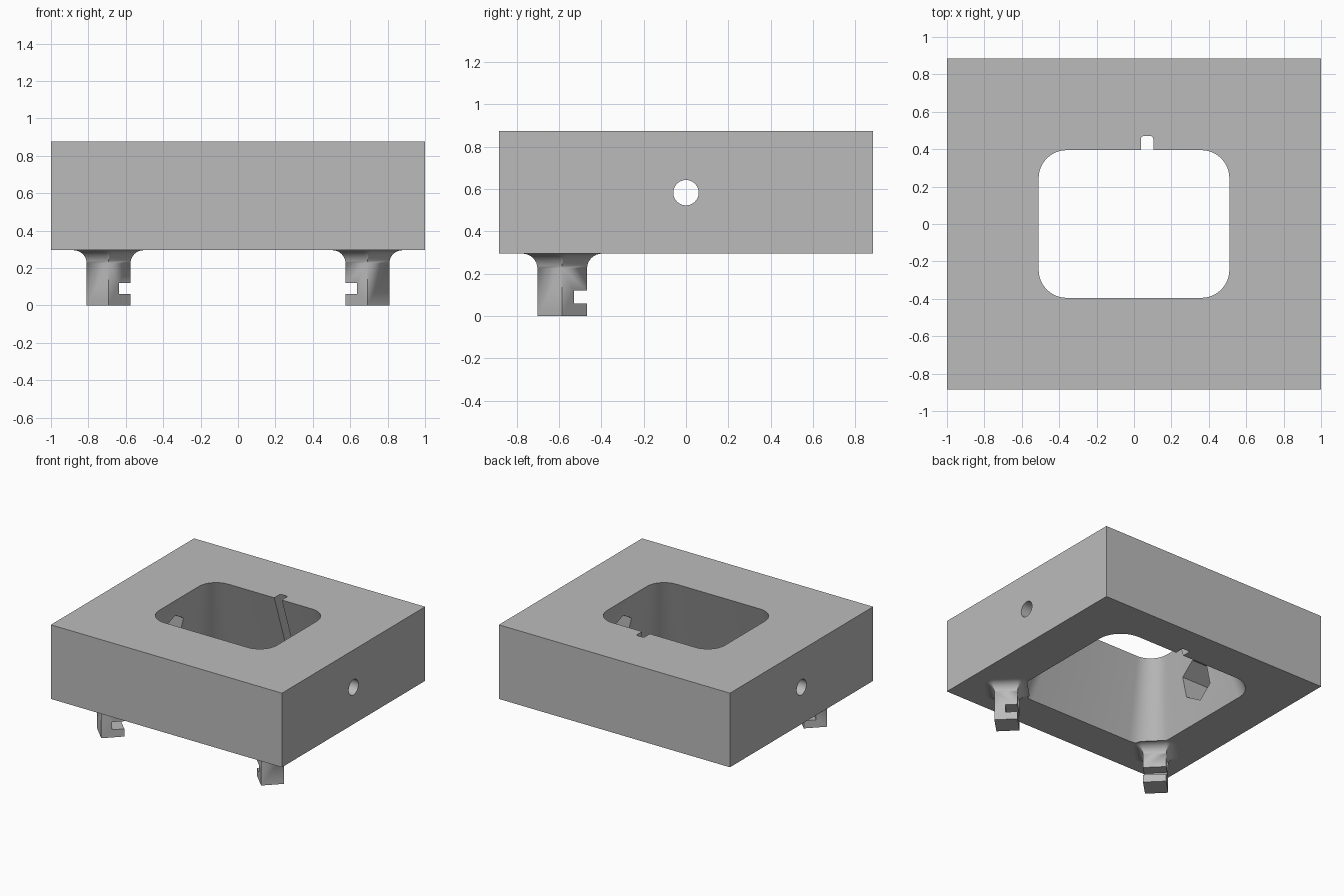
import bpy
import bmesh
from math import sin, cos, pi, radians
from mathutils import Matrix, Vector

if "Cube" in bpy.data.objects:
    bpy.data.objects.remove(bpy.data.objects["Cube"], do_unlink=True)

BASE, TOP = 0.295, 0.875
grey = bpy.data.materials.new("plain grey")
grey.use_nodes = True
grey.diffuse_color = (0.5, 0.5, 0.5, 1)
grey.node_tree.nodes["Principled BSDF"].inputs["Base Color"].default_value = (0.5, 0.5, 0.5, 1)


def rounded_rect(hx, hy, r, z, cx=0, cy=0, steps=10):
    """Outline of a rounded rectangle at height z."""
    points = []
    for k, (sx, sy) in enumerate([(1, 1), (-1, 1), (-1, -1), (1, -1)]):
        for i in range(steps + 1):
            a = (k + i / steps) * pi / 2
            points.append((cx + sx * (hx - r) + r * cos(a),
                           cy + sy * (hy - r) + r * sin(a), z))
    return points


def ring(x, r, z, sides):
    """Polygon around the x axis, one corner pointing up."""
    return [(x, r * sin(2 * pi * i / sides), z + r * cos(2 * pi * i / sides))
            for i in range(sides)]


def loft(name, sections, matrix=Matrix()):
    """Closed solid through a stack of outlines."""
    bm = bmesh.new()
    rows = [[bm.verts.new(matrix @ Vector(p)) for p in s] for s in sections]
    for a, b in zip(rows, rows[1:]):
        for i in range(len(a)):
            j = (i + 1) % len(a)
            bm.faces.new((a[i], a[j], b[j], b[i]))
    bm.faces.new(rows[0])
    bm.faces.new(rows[-1])
    bmesh.ops.remove_doubles(bm, verts=bm.verts, dist=0.0001)
    bmesh.ops.recalc_face_normals(bm, faces=bm.faces)
    mesh = bpy.data.meshes.new(name)
    bm.to_mesh(mesh)
    bm.free()
    mesh.materials.append(grey)
    obj = bpy.data.objects.new(name, mesh)
    bpy.context.collection.objects.link(obj)
    return obj


def activate(obj):
    bpy.ops.object.select_all(action='DESELECT')
    obj.select_set(True)
    bpy.context.view_layer.objects.active = obj


def cut(obj, cutter):
    activate(obj)
    mod = obj.modifiers.new("cut", 'BOOLEAN')
    mod.operation = 'DIFFERENCE'
    mod.solver = 'EXACT'
    mod.object = cutter
    bpy.ops.object.modifier_apply(modifier=mod.name)
    bpy.data.objects.remove(cutter, do_unlink=True)


def smooth(obj):
    activate(obj)
    bpy.ops.object.shade_smooth_by_angle(angle=radians(30))


# Main block
block = loft("block", [rounded_rect(1, 0.885, 0, z) for z in (BASE, TOP)])

# Flared opening and the sloping keyway in its back wall
opening, keyway = [], []
for t in (-0.1, 1.1):
    z = TOP + (BASE - TOP) * t
    opening.append(rounded_rect(0.51 + 0.14 * t, 0.395 + 0.195 * t, 0.15 + 0.05 * t, z))
    keyway.append(rounded_rect(0.033, 0.1, 0.015, z, 0.07, 0.37 + 0.195 * t, 4))
cut(block, loft("opening_cutter", opening))
cut(block, loft("keyway_cutter", keyway))

# Bolt holes through both sides, each with a hexagonal nut pocket inside
cut(block, loft("bolt_cutter", [ring(x, 0.06, 0.583, 32) for x in (-1.1, 1.1)]))
cut(block, loft("nut_cutter", [ring(x, 0.15, 0.583, 6) for x in (-0.84, 0.84)]))
smooth(block)

# Two diagonal feet with a flared root and a slot in the inward face
HALF, FILLET = 0.083, 0.07
for side, name in ((-1, "right_foot"), (1, "left_foot")):
    place = Matrix.Translation((side * 0.692, -0.585, 0)) @ Matrix.Rotation(radians(45), 4, 'Z')
    sections = [rounded_rect(HALF, HALF, 0, 0, steps=6)]
    for i in range(9):
        a = i / 8 * pi / 2
        grow = FILLET * (1 - cos(a))
        sections.append(rounded_rect(HALF + grow, HALF + grow, grow,
                                     BASE - FILLET + FILLET * sin(a), steps=6))
    foot = loft(name, sections, place)
    # inward face is local +x on the right foot and local +y on the left foot
    size = (0.1, 0.2) if side < 0 else (0.2, 0.1)
    shift = (0.095, 0) if side < 0 else (0, 0.095)
    cut(foot, loft("slot_cutter",
                   [rounded_rect(*size, 0, z, *shift) for z in (0.06, 0.12)], place))
    smooth(foot)
